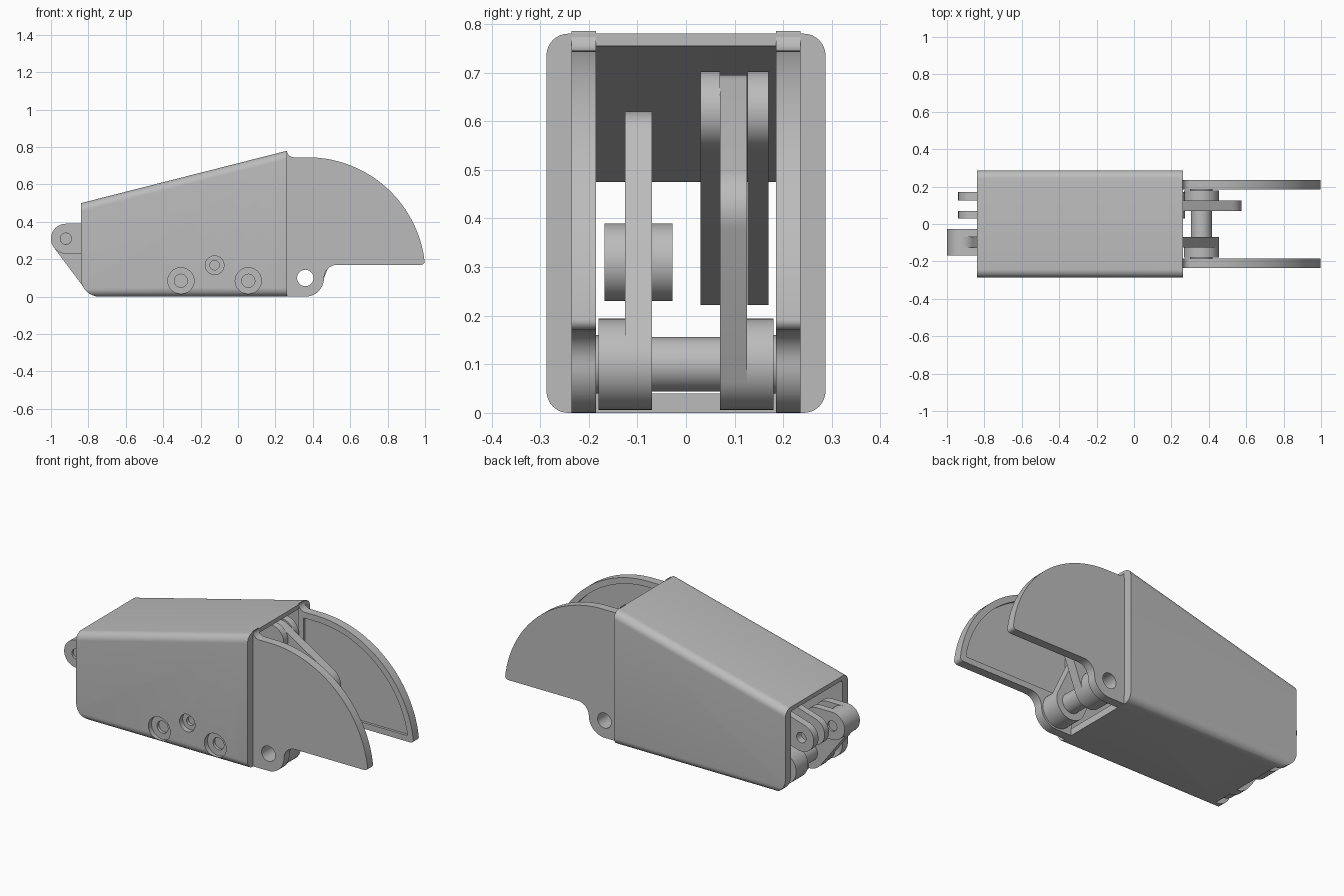
import bpy, bmesh, math
from mathutils import Vector
from mathutils.geometry import convex_hull_2d

if "Cube" in bpy.data.objects:
    bpy.data.objects.remove(bpy.data.objects["Cube"])

grey = bpy.data.materials.new("plain grey")
grey.diffuse_color = (0.5, 0.5, 0.5, 1)
grey.use_nodes = True
grey.node_tree.nodes["Principled BSDF"].inputs["Base Color"].default_value = grey.diffuse_color


def finish(name, bm):
    bmesh.ops.recalc_face_normals(bm, faces=bm.faces)
    me = bpy.data.meshes.new(name)
    bm.to_mesh(me)
    bm.free()
    me.materials.append(grey)
    ob = bpy.data.objects.new(name, me)
    bpy.context.collection.objects.link(ob)
    return ob


def arc(cx, cz, r, a0, a1, n=24):
    return [(cx + r * math.cos(math.radians(a0 + (a1 - a0) * i / n)),
             cz + r * math.sin(math.radians(a0 + (a1 - a0) * i / n))) for i in range(n + 1)]


def circle(cx, cz, r, n=48):
    return arc(cx, cz, r, 0, 360 - 360 / n, n - 1)


def hull(*circles):
    pts = [Vector(p) for c in circles for p in circle(*c)]
    return [tuple(pts[i]) for i in convex_hull_2d(pts)]


def plate(name, outline, y0, y1, cutters=()):
    """Extrude an x-z outline along y, then cut it."""
    bm = bmesh.new()
    a = [bm.verts.new((x, y0, z)) for x, z in outline]
    b = [bm.verts.new((x, y1, z)) for x, z in outline]
    bm.faces.new(a)
    bm.faces.new(b)
    for i in range(len(a)):
        j = (i + 1) % len(a)
        bm.faces.new((a[i], a[j], b[j], b[i]))
    ob = finish(name, bm)
    cut(ob, *cutters)
    return ob


def cut(ob, *cutters):
    """Each cutter is (outline, y0, y1)."""
    for outline, y0, y1 in cutters:
        c = plate("cutter", outline, y0, y1)
        m = ob.modifiers.new("cut", 'BOOLEAN')
        m.operation, m.solver, m.object = 'DIFFERENCE', 'EXACT', c
        bpy.context.view_layer.objects.active = ob
        bpy.ops.object.modifier_apply(modifier=m.name)
        bpy.data.objects.remove(c)


def hole(x, z, r):
    return (circle(x, z, r), -0.5, 0.5)


def section(half, z0, z1, r):
    """Rounded rectangle in y-z."""
    pts = []
    for cy, cz, a in ((half - r, z1 - r, 0), (r - half, z1 - r, 90),
                      (r - half, z0 + r, 180), (half - r, z0 + r, 270)):
        pts += arc(cy, cz, r, a, a + 90, 8)
    return pts


# Tapered open-ended housing
bm = bmesh.new()
XL, XR = -0.84, 0.262
loops = []
for x, top in ((XL, 0.5), (XR, 0.78)):
    for sec in (section(0.287, 0, top, 0.045), section(0.236, 0.04, top - 0.025, 0.015)):
        loops.append([bm.verts.new((x, y, z)) for y, z in sec])
lo, li, ro, ri = loops
for p, q in ((lo, ro), (ro, ri), (ri, li), (li, lo)):
    for i in range(len(p)):
        j = (i + 1) % len(p)
        bm.faces.new((p[i], p[j], q[j], q[i]))
housing = finish("housing", bm)
corner = [(-0.9, 0.1)] + arc(-0.74, 0.1, 0.1, 180, 270, 16) + [(-0.74, -0.05), (-0.9, -0.05)]
floor_gap = [(-0.9, -0.05), (-0.74, -0.05), (-0.74, 0.06), (-0.9, 0.06)]
cut(housing, (corner, -0.5, 0.5), (floor_gap, -0.235, 0.235))
# Blind counterbored screw holes on the front wall
for x, z, r in ((-0.305, 0.085, 0.07), (-0.125, 0.168, 0.05), (0.055, 0.085, 0.07)):
    cut(housing, (circle(x, z, r), -0.5, -0.258), (circle(x, z, r / 2), -0.5, -0.24))

# Quarter-round side fins with recessed inner faces
PX, PZ = 0.36, 0.1
fin = ([(0.256, 0.0)] + arc(PX, PZ, 0.1, 270, 360, 12) + arc(0.53, 0.1, 0.07, 180, 90, 8)
       + [(0.975, 0.17)] + arc(0.978, 0.19, 0.02, 270, 350, 4)
       + arc(0.372, 0.115, 0.63, 7, 90, 40) + arc(0.3, 0.785, 0.04, 270, 180, 6) + [(0.256, 0.77)])
recess = [(0.29, 0.205), (0.955, 0.205)] + arc(0.372, 0.115, 0.595, 9, 90, 40) + [(0.29, 0.71)]
for side, s in (("front", -1), ("back", 1)):
    plate(side + "_fin", fin, s * 0.185, s * 0.235,
          [hole(PX, PZ, 0.044), (recess, s * 0.15, s * 0.2)])

# Hollow hinge tubes at both ends, with bosses and collars
for end, x in (("right", PX), ("left", -0.74)):
    bore = [hole(x, PZ, 0.044)]
    plate(end + "_hinge_tube", circle(x, PZ, 0.056), -0.07, 0.07, bore)
    for side, s in (("front", -1), ("back", 1)):
        plate(f"{end}_{side}_boss", circle(x, PZ, 0.094), s * 0.125, s * 0.18, bore)
        plate(f"{end}_{side}_collar", circle(x, PZ, 0.06), s * 0.18, s * 0.186, bore)

# Levers on the right hinge
plate("front_lever", hull((PX, PZ, 0.094), (0.17, 0.54, 0.08)), -0.125, -0.07,
      [hole(PX, PZ, 0.044), hole(0.17, 0.54, 0.03)])
plate("back_lever", hull((PX, PZ, 0.094), (0.48, 0.415, 0.095), (0.19, 0.62, 0.075)),
      0.07, 0.125, [hole(PX, PZ, 0.044), hole(0.48, 0.415, 0.035)])

# Lever and clevis on the left hinge
plate("left_lever", hull((-0.92, 0.31, 0.08), (-0.74, PZ, 0.098)), -0.125, -0.07,
      [hole(-0.74, PZ, 0.044), hole(-0.92, 0.31, 0.03)])
plate("left_back_ring", circle(-0.74, PZ, 0.094), 0.07, 0.125, [hole(-0.74, PZ, 0.044)])
for n, (y0, y1) in enumerate(((-0.168, -0.125), (-0.07, -0.028))):
    plate(f"clevis_tab_{n + 1}", hull((-0.92, 0.31, 0.08), (-0.82, 0.31, 0.08)), y0, y1,
          [hole(-0.92, 0.31, 0.03)])
plate("clevis_pin", circle(-0.92, 0.31, 0.0299, 32), -0.155, -0.04)

# Long twin connecting rod through the housing
for n, (y0, y1) in enumerate(((0.03, 0.07), (0.126, 0.17))):
    plate(f"connecting_rod_{n + 1}", hull((-0.86, 0.302, 0.08), (0.19, 0.62, 0.083)), y0, y1,
          [hole(-0.86, 0.302, 0.03)])

# Smooth curved walls, keep edges sharp
for ob in list(bpy.context.scene.objects):
    bpy.ops.object.select_all(action='DESELECT')
    ob.select_set(True)
    bpy.context.view_layer.objects.active = ob
    bpy.ops.object.shade_smooth_by_angle(angle=math.radians(30))
